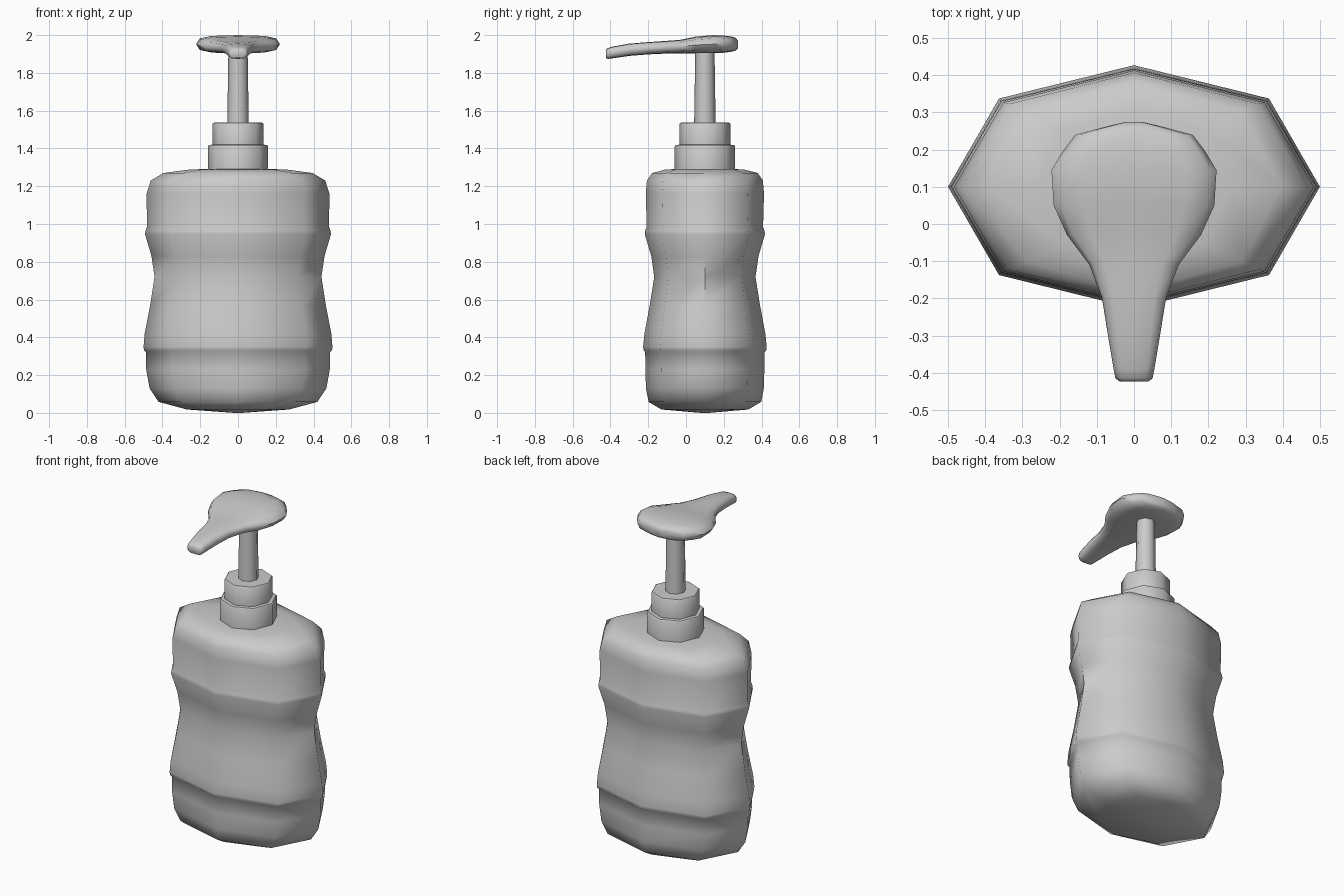
import bpy, bmesh
from math import pi, cos, sin, radians, copysign

YC = 0.1  # depth centre of bottle and pump


def loft(name, rings, angle=50):
    """Skin a list of equally sized point rings and cap both ends."""
    bm = bmesh.new()
    loops = [[bm.verts.new(p) for p in ring] for ring in rings]
    n = len(loops[0])
    for a, b in zip(loops, loops[1:]):
        for i in range(n):
            j = (i + 1) % n
            bm.faces.new((a[i], a[j], b[j], b[i]))
    for end in (loops[0], loops[-1]):
        bm.faces.new(end)
    bmesh.ops.recalc_face_normals(bm, faces=bm.faces)
    me = bpy.data.meshes.new(name)
    bm.to_mesh(me)
    bm.free()
    ob = bpy.data.objects.new(name, me)
    bpy.context.collection.objects.link(ob)
    bpy.ops.object.select_all(action='DESELECT')
    ob.select_set(True)
    bpy.context.view_layer.objects.active = ob
    bpy.ops.object.shade_smooth_by_angle(angle=radians(angle))
    return ob


def octagon(z, rx, ry, k=0.726):
    shape = [(1, 0), (k, k), (0, 1), (-k, k), (-1, 0), (-k, -k), (0, -1), (k, -k)]
    return [(x * rx, YC + y * ry, z) for x, y in shape]


# Bottle body: z, half width, half depth
body = [(0.0, 0.02, 0.02), (0.018, 0.27, 0.23), (0.058, 0.42, 0.298),
        (0.13, 0.468, 0.312), (0.23, 0.486, 0.315), (0.322, 0.488, 0.316),
        (0.332, 0.498, 0.325), (0.35, 0.5, 0.327), (0.42, 0.494, 0.32),
        (0.57, 0.465, 0.292), (0.72, 0.442, 0.268), (0.83, 0.458, 0.284),
        (0.945, 0.492, 0.318), (0.965, 0.49, 0.316), (0.985, 0.482, 0.308),
        (1.16, 0.484, 0.313), (1.23, 0.462, 0.307), (1.27, 0.395, 0.28),
        (1.288, 0.26, 0.21), (1.293, 0.12, 0.12)]
loft("bottle_body", [octagon(*r) for r in body], 62)

# Two-step screw collar
loft("collar", [octagon(z, r, r, 0.707) for z, r in
     [(1.28, 0.16), (1.41, 0.16), (1.418, 0.155), (1.42, 0.135),
      (1.53, 0.135), (1.536, 0.13), (1.537, 0.05)]])

# Pump stem
loft("pump_stem", [octagon(z, r, r, 0.707) for z, r in
     [(1.52, 0.057), (1.72, 0.054), (1.92, 0.051)]])


def section(y, hw, z0, z1, n=12):
    """Rounded-box cross-section of the pump head, facing y."""
    pts = []
    for i in range(n):
        c, s = cos(2 * pi * i / n), sin(2 * pi * i / n)
        pts.append((hw * copysign(abs(c) ** 0.65, c), y,
                    (z0 + z1) / 2 + (z1 - z0) / 2 * copysign(abs(s) ** 0.65, s)))
    return pts


# Pump head tapering into the spout: y, half width, bottom z, top z
head = [(0.274, 0.025, 1.93, 1.972), (0.262, 0.075, 1.918, 1.986),
        (0.24, 0.158, 1.912, 1.993), (0.195, 0.192, 1.906, 1.998),
        (0.145, 0.222, 1.904, 2.0), (0.05, 0.216, 1.904, 1.992),
        (-0.03, 0.18, 1.903, 1.975), (-0.11, 0.12, 1.902, 1.969),
        (-0.2, 0.086, 1.898, 1.963), (-0.3, 0.07, 1.89, 1.955),
        (-0.39, 0.055, 1.877, 1.939), (-0.415, 0.05, 1.874, 1.931),
        (-0.424, 0.038, 1.88, 1.922)]
loft("pump_head", [section(*r) for r in head], 55)
